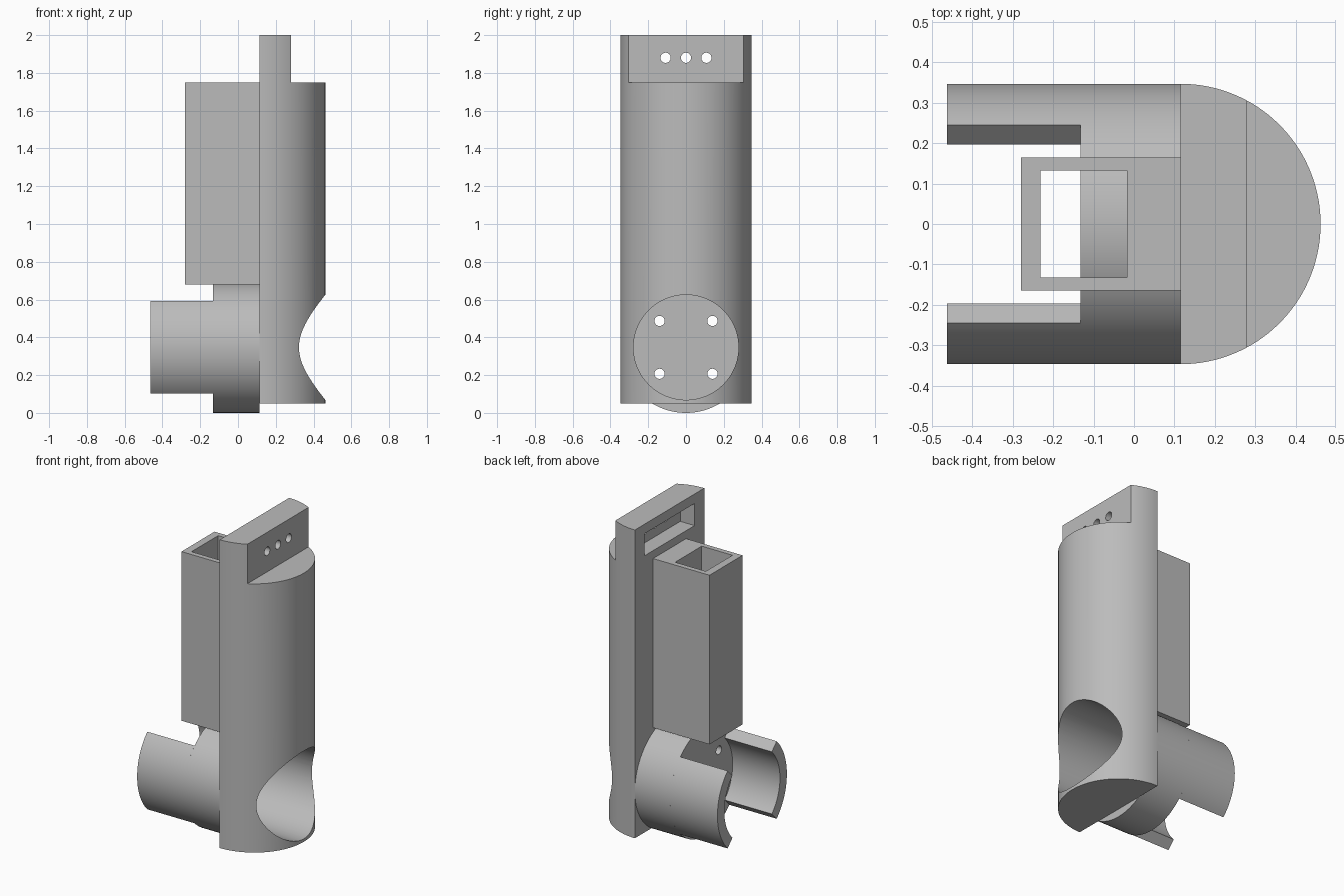
import bpy, bmesh
from math import sin, cos, pi, radians
from mathutils import Vector

if "Cube" in bpy.data.objects:
    bpy.data.objects.remove(bpy.data.objects["Cube"], do_unlink=True)

GREY = (0.5, 0.5, 0.5, 1)
mat = bpy.data.materials.new("plain_grey")
mat.use_nodes = True
mat.diffuse_color = GREY
mat.node_tree.nodes["Principled BSDF"].inputs["Base Color"].default_value = GREY

R = 0.347           # outer radius shared by the body and the socket
BORE = 0.278        # bore radius
FLAT = 0.115        # x of the flat back of the body
SOCKET = -0.132     # x of the outer face of the socket
TOP = 1.75          # height of the main body


def arc(cx, cy, r, start, end, n=64):
    """Points on an arc, angles in degrees."""
    return [(cx + r * cos(radians(start + (end - start) * i / n)),
             cy + r * sin(radians(start + (end - start) * i / n))) for i in range(n + 1)]


def circle(cx, cy, r, n=96):
    return arc(cx, cy, r, 0, 360, n)[:-1]


def rect(a0, a1, b0, b1):
    return [(a0, b0), (a1, b0), (a1, b1), (a0, b1)]


def prism(name, profile, axis, low, high):
    """Extrude a profile in (y, z) along x, or in (x, y) along z."""
    bm = bmesh.new()
    place = (lambda a, b: (low, a, b)) if axis == "x" else (lambda a, b: (a, b, low))
    face = bm.faces.new([bm.verts.new(place(a, b)) for a, b in profile])
    step = Vector((high - low, 0, 0)) if axis == "x" else Vector((0, 0, high - low))
    extruded = bmesh.ops.extrude_face_region(bm, geom=[face], use_keep_orig=True)["geom"]
    bmesh.ops.translate(bm, vec=step, verts=[v for v in extruded if isinstance(v, bmesh.types.BMVert)])
    bmesh.ops.recalc_face_normals(bm, faces=bm.faces)
    mesh = bpy.data.meshes.new(name)
    bm.to_mesh(mesh)
    bm.free()
    mesh.materials.append(mat)
    ob = bpy.data.objects.new(name, mesh)
    bpy.context.collection.objects.link(ob)
    return ob


def apply_boolean(ob, cutter, operation="DIFFERENCE"):
    """Combine with a helper solid, then discard the helper."""
    mod = ob.modifiers.new("cut", "BOOLEAN")
    mod.operation, mod.solver, mod.object = operation, "EXACT", cutter
    bpy.context.view_layer.update()
    result = bpy.data.meshes.new_from_object(ob.evaluated_get(bpy.context.evaluated_depsgraph_get()))
    ob.modifiers.clear()
    ob.data = result
    bpy.data.objects.remove(cutter, do_unlink=True)


# Half-round body, with the mounting tab left standing at the top
body = prism("half_round_body", arc(FLAT, 0, R, -90, 90, 96), "z", 0.05, 2)
apply_boolean(body, prism("tab_cutter", rect(0.28, 0.6, -0.5, 0.5), "z", TOP, 2.1))
apply_boolean(body, prism("bore_cutter", circle(0, R, BORE), "x", 0, 0.6))

# Pocket in the tab, and its three screw holes
apply_boolean(body, prism("pocket_cutter", rect(-0.25, 0.25, 1.80, 1.94), "x", 0, 0.215))
for y in (-0.108, 0, 0.108):
    apply_boolean(body, prism("hole_cutter", circle(y, 1.88, 0.027, 32), "x", 0.15, 0.4))

# Round socket behind the body, with a floor pierced by four holes
socket = prism("round_socket", circle(0, R, R), "x", SOCKET, FLAT)
apply_boolean(socket, prism("bore_cutter", circle(0, R, BORE), "x", -0.06, 0.3))
for y in (-0.14, 0.14):
    for z in (-0.14, 0.14):
        apply_boolean(socket, prism("hole_cutter", circle(y, R + z, 0.027, 32), "x", -0.3, 0.1))

# Two curved prongs, each a quarter of a tube
prongs = []
for side, middle in (("left", 180), ("right", 0)):
    a, b = middle - 45, middle + 45
    profile = arc(0, R, R, a, b, 32) + arc(0, R, BORE, b, a, 32)
    prongs.append(prism("prong_" + side, profile, "x", -0.463, SOCKET))

# Open rectangular sleeve
sleeve = prism("rectangular_sleeve", rect(-0.28, FLAT, -0.165, 0.165), "z", 0.68, TOP)
apply_boolean(sleeve, prism("sleeve_cutter", rect(-0.232, -0.017, -0.133, 0.133), "z", 0.5, 1.9))

# Smooth the curves, keep the edges sharp
bpy.ops.object.select_all(action="DESELECT")
for ob in (body, socket, sleeve, *prongs):
    ob.select_set(True)
bpy.context.view_layer.objects.active = body
bpy.ops.object.shade_smooth_by_angle(angle=radians(30))
